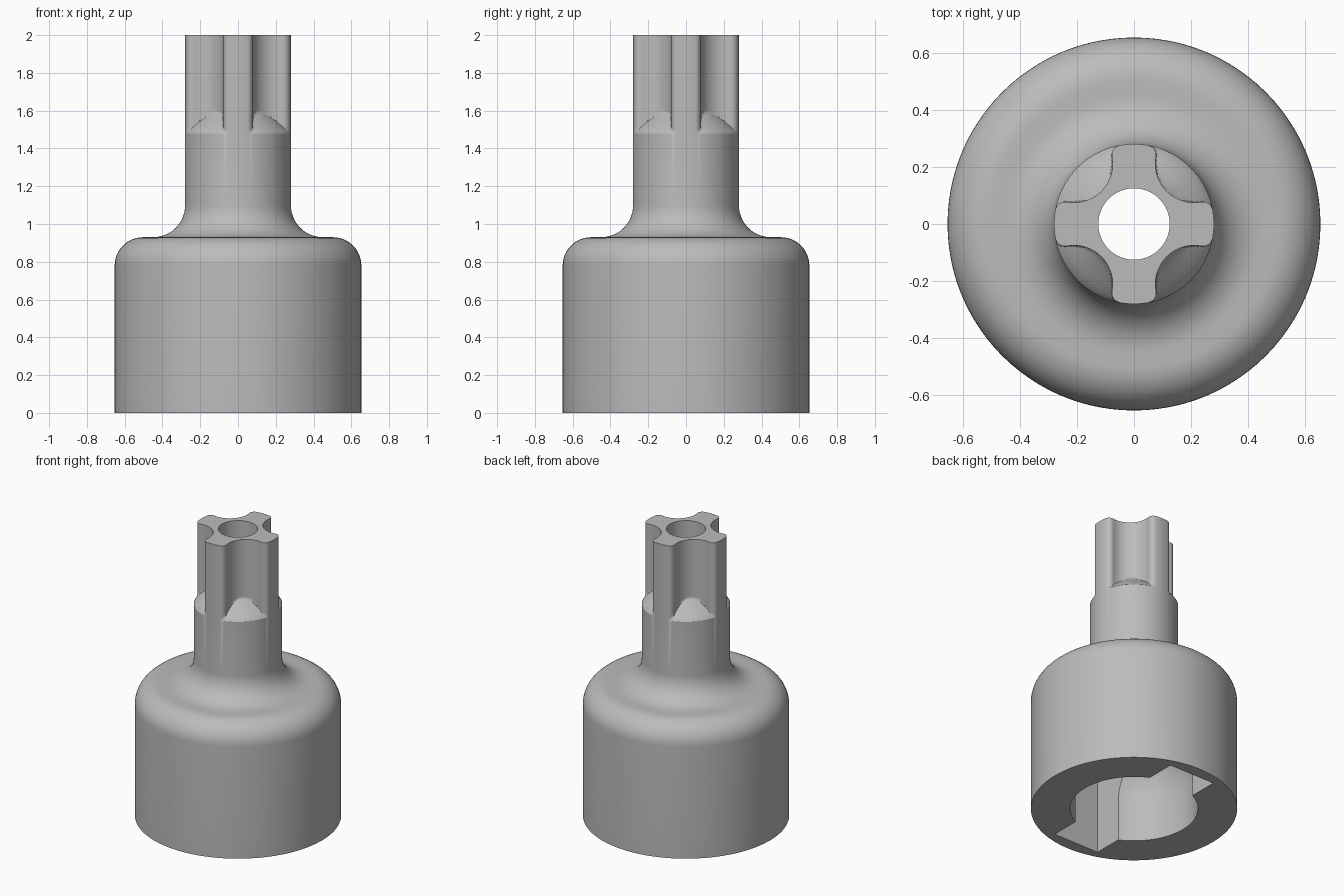
import bpy, bmesh
from math import sin, cos, pi, radians, hypot, atan2, acos
from mathutils import Vector

if "Cube" in bpy.data.objects:
    bpy.data.objects.remove(bpy.data.objects["Cube"], do_unlink=True)

BODY_R, SHAFT_R, HOLE_R, BORE_R = 0.653, 0.28, 0.125, 0.405
GROOVE_R, CORNER_R = 0.135, 0.035
GROOVE_DIST = 0.297

steel = bpy.data.materials.new("satin grey steel")
steel.use_nodes = True
steel.diffuse_color = (0.5, 0.5, 0.5, 1)
steel.node_tree.nodes["Principled BSDF"].inputs["Base Color"].default_value = (0.5, 0.5, 0.5, 1)


def polar(r, a, centre=Vector((0, 0))):
    return centre + Vector((r * cos(a), r * sin(a)))


def arc(centre, r, a0, a1, n):
    return [polar(r, a0 + (a1 - a0) * i / n, Vector(centre)) for i in range(n + 1)]


def loft(name, rings):
    """Closed solid through a stack of rings with equal point counts."""
    bm = bmesh.new()
    loops = [[bm.verts.new(p) for p in ring] for ring in rings]
    n = len(loops[0])
    for low, high in zip(loops, loops[1:]):
        for i in range(n):
            j = (i + 1) % n
            bm.faces.new((low[i], low[j], high[j], high[i]))
    bm.faces.new(loops[0][::-1])
    bm.faces.new(loops[-1])
    mesh = bpy.data.meshes.new(name)
    bm.to_mesh(mesh)
    bm.free()
    obj = bpy.data.objects.new(name, mesh)
    bpy.context.collection.objects.link(obj)
    mesh.materials.append(steel)
    return obj


# Four-lobed tip section: rounded lobe corners tangent to concave grooves
def star_section():
    groove = polar(GROOVE_DIST, pi / 4)
    d, reach = SHAFT_R - CORNER_R, GROOVE_R + CORNER_R
    half = acos((d * d + GROOVE_DIST ** 2 - reach ** 2) / (2 * d * GROOVE_DIST))
    a = pi / 4 - half
    corner = polar(d, a)
    to_groove = atan2(groove.y - corner.y, groove.x - corner.x)
    lobe = arc((0, 0), SHAFT_R, -a, a, 6)[:-1]
    first = arc(corner, CORNER_R, a, to_groove, 7)[:-1]
    valley = arc(groove, GROOVE_R, to_groove + pi, pi / 2 - to_groove - pi + 2 * pi, 24)
    second = [Vector((p.y, p.x)) for p in reversed(first)][:-1]
    quarter = lobe + first + valley + second
    points = []
    for k in range(4):
        t = k * pi / 2
        points += [Vector((p.x * cos(t) - p.y * sin(t), p.x * sin(t) + p.y * cos(t))) for p in quarter]
    return points


star = star_section()


def ring(z, least):
    """Section at z: the lobed outline, filled out to at least the given radius."""
    out = []
    for p in star:
        s = max(p.length, least) / p.length
        out.append((p.x * s, p.y * s, z))
    return out


# Body, shoulder, neck fillet and shaft
profile = [Vector((BODY_R, 0))]
profile += arc((BODY_R - 0.15, 0.78), 0.15, 0, pi / 2, 12)
profile += arc((0.45, 1.1), 0.17, -pi / 2, -pi, 12)
rings = [ring(p.y, p.x) for p in profile]

# Groove run-out, easing from the full shaft to the groove floor
for i in range(15):
    t = i / 14
    ease = 0.6 * t + 0.4 * t * t * (3 - 2 * t)
    rings.append(ring(1.48 + 0.125 * t, SHAFT_R - 0.125 * ease))
rings.append(ring(2.0, 0))
bit = loft("socket_bit", rings)


# Cutters: domed bore with through hole, and a straight cross slot
def circle(z, r, n=96):
    return [(r * cos(2 * pi * i / n), r * sin(2 * pi * i / n), z) for i in range(n)]


dome = [p for p in arc((0, 0.27), BORE_R, 0, pi / 2, 24) if p.x > HOLE_R]
bore_rings = [circle(-0.1, BORE_R)] + [circle(p.y, p.x) for p in dome]
bore_rings += [circle(0.27 + (BORE_R ** 2 - HOLE_R ** 2) ** 0.5, HOLE_R), circle(2.1, HOLE_R)]
bore = loft("bore_cutter", bore_rings)

corners = [(-1, -1), (1, -1), (1, 1), (-1, 1)]
slot = loft("slot_cutter", [[(0.176 * x, 0.57 * y, z) for x, y in corners] for z in (-0.1, 0.55)])

for cutter in (bore, slot):
    cutter.hide_render = True
    bpy.context.view_layer.objects.active = bit
    mod = bit.modifiers.new(cutter.name, 'BOOLEAN')
    mod.operation = 'DIFFERENCE'
    mod.solver = 'EXACT'
    mod.object = cutter
    bpy.ops.object.modifier_apply(modifier=mod.name)
    bpy.data.objects.remove(cutter, do_unlink=True)

# Smooth shading with crisp edges
bpy.ops.object.select_all(action='DESELECT')
bit.select_set(True)
bpy.context.view_layer.objects.active = bit
bpy.ops.object.shade_smooth_by_angle(angle=radians(30))
